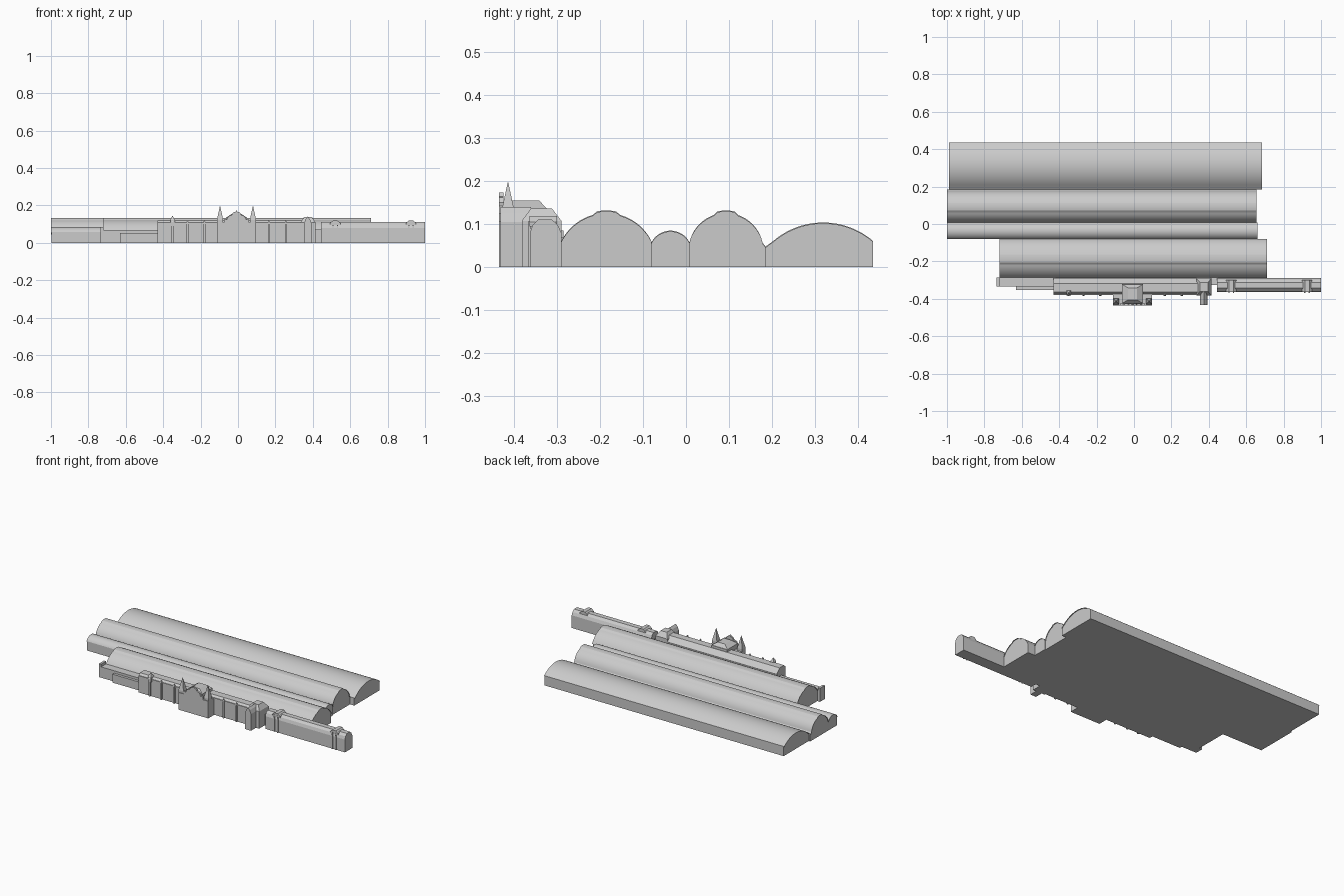
import bpy, bmesh, math


def mesh_object(name, bm, smooth=False):
    bmesh.ops.recalc_face_normals(bm, faces=bm.faces)
    me = bpy.data.meshes.new(name)
    bm.to_mesh(me)
    bm.free()
    ob = bpy.data.objects.new(name, me)
    bpy.context.collection.objects.link(ob)
    if smooth:
        bpy.ops.object.select_all(action='DESELECT')
        bpy.context.view_layer.objects.active = ob
        ob.select_set(True)
        bpy.ops.object.shade_smooth_by_angle(angle=math.radians(20))
    return ob


def prism(name, pts, a, b, axis='x', smooth=False):
    """Sweep a (y,z) profile along x, or an (x,z) profile along y."""
    bm = bmesh.new()

    def place(p, t):
        return (t, p[0], p[1]) if axis == 'x' else (p[0], t, p[1])
    ends = [[bm.verts.new(place(p, t)) for p in pts] for t in (a, b)]
    bm.faces.new(ends[0])
    bm.faces.new(ends[1])
    n = len(pts)
    for i in range(n):
        j = (i + 1) % n
        bm.faces.new((ends[0][i], ends[0][j], ends[1][j], ends[1][i]))
    return mesh_object(name, bm, smooth)


def taper(name, x0, x1, y0, y1, z0, z1, ix=0.0, iy=0.0):
    """Box whose top is inset by ix, iy; a full inset gives a spire."""
    bm = bmesh.new()
    bmesh.ops.create_cube(bm, size=1)
    for v in bm.verts:
        top = v.co.z > 0
        dx, dy = (ix, iy) if top else (0, 0)
        v.co = (x1 - dx if v.co.x > 0 else x0 + dx,
                y1 - dy if v.co.y > 0 else y0 + dy, z1 if top else z0)
    bmesh.ops.remove_doubles(bm, verts=bm.verts, dist=1e-5)
    return mesh_object(name, bm)


def arch(c, half, eave, rise, lantern, left=0.0, n=24):
    r = (half * half + rise * rise) / (2 * rise)
    top = math.asin(half / r)
    out = []
    for i in range(n + 1):
        a = top * (2 * i / n - 1)
        y, z = r * math.sin(a), eave + rise - r + r * math.cos(a)
        if abs(y) < lantern:
            z += 0.006
        out.append((c + y, z))
    return out


def hall(name, x0, x1, y0, y1, curve):
    low = 0.003
    # solid end walls below a thin overhanging roof shell
    body = [(y0, 0)] + [(y, z - low) for y, z in curve] + [(y1, 0)]
    prism(name + "_body", body, x0 + 0.004, x1 - 0.004)
    shell = curve + [(y, z - low) for y, z in reversed(curve)]
    prism(name + "_roof", shell, x0, x1, smooth=True)


# train sheds
hall("front_shed", -0.72, 0.71, -0.29, -0.08, arch(-0.185, 0.105, 0.06, 0.066, 0.028))
hall("small_shed", -1.0, 0.66, -0.08, 0.008, arch(-0.036, 0.044, 0.058, 0.027, 0.0))
hall("middle_shed", -1.0, 0.655, 0.008, 0.185,
     arch(0.093, 0.085, 0.057, 0.069, 0.025) + [(0.185, 0.048)])
hall("rear_shed", -0.99, 0.685, 0.185, 0.435, [(0.185, 0.048)] + arch(0.319, 0.116, 0.061, 0.043, 0.0))

# low left wing and link to the right wing
taper("left_wing", -0.735, -0.42, -0.335, -0.285, 0, 0.068)
taper("left_wing_end", -0.735, -0.72, -0.335, -0.285, 0, 0.085)
taper("left_wing_front", -0.63, -0.42, -0.352, -0.33, 0, 0.053)
taper("link", 0.41, 0.45, -0.325, -0.285, 0, 0.07)

# main range with mansard roof
prism("main_range", [(-0.375, 0), (-0.375, 0.107), (-0.363, 0.12), (-0.318, 0.12),
                     (-0.29, 0.09), (-0.29, 0)], -0.43, 0.345)
taper("main_cornice", -0.43, 0.345, -0.379, -0.372, 0.101, 0.108)

# right wing with rounded mansard roof
prism("right_wing", [(-0.363, 0), (-0.363, 0.08), (-0.357, 0.098), (-0.343, 0.111),
                     (-0.312, 0.111), (-0.298, 0.098), (-0.29, 0.08), (-0.29, 0)], 0.445, 1.0)

# pilasters with small pinnacles along the main range
for x in (-0.35, -0.27, -0.18, 0.165, 0.255):
    taper("pilaster", x - 0.005, x + 0.005, -0.384, -0.37, 0, 0.11)
    taper("pilaster_cap", x - 0.006, x + 0.006, -0.385, -0.373, 0.11, 0.123, 0.006, 0.006)
taper("dormer", -0.362, -0.338, -0.382, -0.355, 0.09, 0.122)
taper("dormer_spire", -0.362, -0.338, -0.382, -0.355, 0.122, 0.145, 0.012, 0.0135)

# cross gables and pilasters on the right wing
for x in (0.52, 0.925):
    w = 0.027
    prism("wing_gable", [(x - w, 0.095), (x - w, 0.105), (x - 0.012, 0.119),
                         (x + 0.012, 0.119), (x + w, 0.105), (x + w, 0.095)],
          -0.364, -0.3, 'y')
    for s in (-1, 1):
        taper("wing_pilaster", x + s * 0.012 - 0.003, x + s * 0.012 + 0.003,
              -0.368, -0.36, 0, 0.106)

# central entrance block with stepped gable
cx = -0.008
taper("entrance_block", cx - 0.104, cx + 0.104, -0.425, -0.37, 0, 0.106)
half = [(0.104, 0), (0.104, 0.108), (0.068, 0.108), (0.068, 0.125), (0.052, 0.125),
        (0.044, 0.142), (0.025, 0.15), (0.018, 0.162), (0.006, 0.165)]
gable = [(cx + x, z) for x, z in half] + [(cx, 0.174)]
gable += [(cx - x, z) for x, z in reversed(half)]
prism("entrance_gable", gable, -0.435, -0.424, 'y')
taper("entrance_attic", cx - 0.055, cx + 0.055, -0.424, -0.32, 0.1, 0.135)
taper("entrance_roof", cx - 0.055, cx + 0.055, -0.424, -0.323, 0.135, 0.155, 0.03, 0.018)

# pinnacle towers beside the gable
for s in (-1, 1):
    x = cx + s * 0.088
    taper("tower", x - 0.017, x + 0.017, -0.431, -0.397, 0, 0.122)
    taper("tower_spire", x - 0.017, x + 0.017, -0.431, -0.397, 0.122, 0.2, 0.017, 0.017)

# side pavilion and gabled porch
taper("pavilion", 0.333, 0.415, -0.382, -0.29, 0, 0.108)
taper("pavilion_roof", 0.333, 0.415, -0.382, -0.29, 0.108, 0.137, 0.02, 0.022)
prism("porch", [(0.353, 0), (0.353, 0.105), (0.362, 0.127), (0.373, 0.14),
                (0.384, 0.127), (0.393, 0.105), (0.393, 0)], -0.432, -0.36, 'y')
